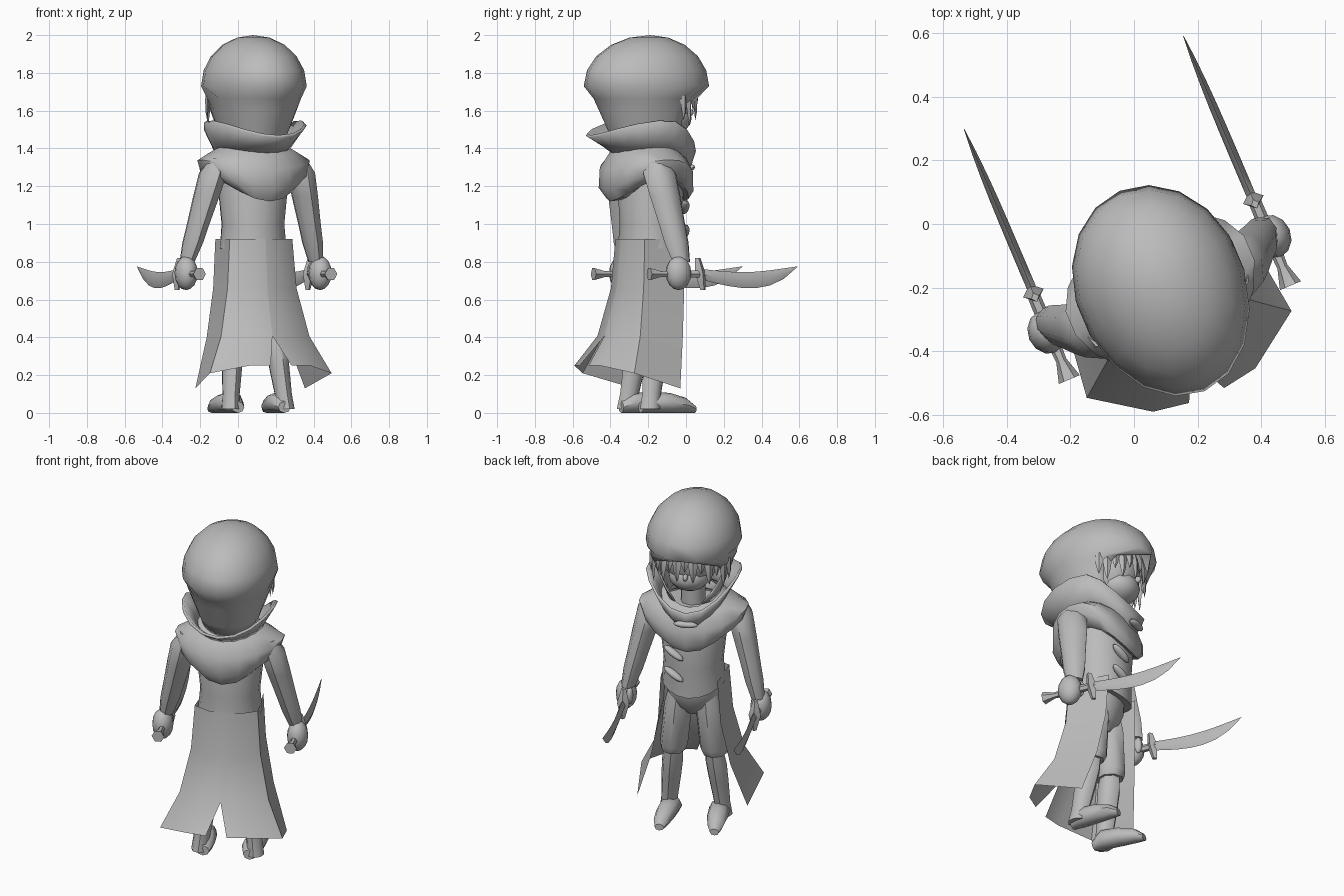
import bpy, bmesh
from math import sin, cos, radians, pi
from mathutils import Matrix, Euler, Vector

if "Cube" in bpy.data.objects:
    bpy.data.objects.remove(bpy.data.objects["Cube"])

# One plain grey for the whole figure
grey = bpy.data.materials.new("plain_grey")
grey.use_nodes = True
colour = (0.5, 0.5, 0.5, 1)
grey.diffuse_color = colour
grey.node_tree.nodes["Principled BSDF"].inputs["Base Color"].default_value = colour

# Parts are modelled facing +y, then turned and placed
PLACE = Matrix.Translation((0.08, -0.19, 0)) @ Matrix.Rotation(radians(23), 4, 'Z')


def finish(name, bm, crease=50, thickness=0):
    bmesh.ops.remove_doubles(bm, verts=bm.verts, dist=0.0005)
    bmesh.ops.recalc_face_normals(bm, faces=bm.faces)
    mesh = bpy.data.meshes.new(name)
    bm.to_mesh(mesh)
    bm.free()
    mesh.transform(PLACE)
    mesh.materials.append(grey)
    mesh.shade_smooth()
    mesh.set_sharp_from_angle(angle=radians(crease))
    part = bpy.data.objects.new(name, mesh)
    bpy.context.collection.objects.link(part)
    if thickness:
        solid = part.modifiers.new("thickness", 'SOLIDIFY')
        solid.thickness = thickness
        solid.offset = -1


def bridge(bm, rings, closed=True, capped=True):
    rows = [[bm.verts.new(point) for point in ring] for ring in rings]
    count = len(rows[0])
    for upper, lower in zip(rows, rows[1:]):
        for i in range(count if closed else count - 1):
            j = (i + 1) % count
            bm.faces.new((upper[i], upper[j], lower[j], lower[i]))
    if capped:
        bm.faces.new(rows[0])
        bm.faces.new(rows[-1])


def loft(name, rings, closed=True, capped=True, crease=50, thickness=0):
    bm = bmesh.new()
    bridge(bm, rings, closed, capped)
    finish(name, bm, crease, thickness)


def band(z, width, back, front, back_drop=0, front_drop=0, span=180, steps=18):
    """Cross-section of a garment, running round the back from side to side."""
    points = []
    for i in range(steps + 1):
        angle = radians(span * (2 * i / steps - 1))
        s, c = sin(angle), cos(angle)
        depth, drop = (back, back_drop) if c > 0 else (front, front_drop)
        points.append((width * s, -c * depth, z - drop * c * c))
    return points


def oval(x, y, z, wide, deep, upright=False, sides=8):
    """Level ring, or an upright ring facing forward."""
    points = []
    for i in range(sides):
        angle = 2 * pi * i / sides
        a, b = wide * cos(angle), deep * sin(angle)
        points.append((x + a, y, z + b) if upright else (x + a, y + b, z))
    return points


def ellipsoid(name, centre, size, turn=(0, 0, 0)):
    bm = bmesh.new()
    bmesh.ops.create_uvsphere(bm, u_segments=12, v_segments=8, radius=1)
    shape = Matrix.LocRotScale(centre, Euler(turn), size)
    bmesh.ops.transform(bm, matrix=shape, verts=bm.verts)
    finish(name, bm)


# Hood: round dome, then a narrowing wall around the face opening
hood = []
for i in range(6):
    rise = radians(90 - 18 * i)
    r = cos(rise)
    hood.append(band(1.73 + 0.27 * sin(rise), 0.267 * r, 0.365 * r, 0.32 * r))
for i in range(1, 6):
    low = i / 5
    r = 1 - 0.45 * low
    hood.append(band(1.73 - 0.33 * low, 0.267 * r, 0.34 * r, 0.32 * r,
                     span=180 - 65 * sin(2.6 * low ** 0.7)))
loft("hood", hood, closed=False, capped=False, thickness=0.01)

# Head, chin, neck and nose
ellipsoid("head", (0, 0.04, 1.66), (0.17, 0.19, 0.18))
ellipsoid("chin", (0, 0.11, 1.56), (0.12, 0.12, 0.09))
loft("neck", [oval(0, 0.02, z, 0.07, 0.07) for z in (1.3, 1.55)])
ellipsoid("nose", (0, 0.225, 1.59), (0.014, 0.025, 0.02))

# Hair: pointed locks around the face, longest at the sides
bm = bmesh.new()
for i in range(-6, 7):
    heading = Matrix.Rotation(radians(-11 * i), 4, 'Z')
    tip = 1.6 - 0.08 * (i / 6) ** 2 + 0.03 * (-1) ** i
    lock = []
    for fall in (0, 0.5, 0.8, 1):
        reach = 0.215 + 0.03 * sin(2 * fall)
        wide = 0.03 * (1 - fall ** 3) + 0.001
        z = 1.78 + (tip - 1.78) * fall
        lock.append([heading @ Vector(p)
                     for p in oval(0, reach, z, wide, wide / 2, sides=4)])
    bridge(bm, lock)
finish("hair", bm, crease=35)

# Standing collar, flaring to points at the sides and back
loft("collar", [
    band(1.37, 0.16, 0.16, 0.18, back_drop=0.01, front_drop=0.1),
    band(1.45, 0.2, 0.25, 0.21, back_drop=0.03, front_drop=0.14),
    band(1.55, 0.255, 0.345, 0.225, back_drop=0.08, front_drop=0.18),
], capped=False, thickness=0.015)

# Shoulder mantle, sagging at the front and back
loft("mantle", [
    band(1.43, 0.15, 0.15, 0.14, front_drop=0.06),
    band(1.38, 0.24, 0.21, 0.19, front_drop=0.06),
    band(1.34, 0.31, 0.26, 0.21, back_drop=0.05, front_drop=0.1),
    band(1.28, 0.29, 0.27, 0.22, back_drop=0.1, front_drop=0.12),
    band(1.24, 0.23, 0.23, 0.2, back_drop=0.12, front_drop=0.12),
    band(1.25, 0.15, 0.14, 0.14, back_drop=0.12, front_drop=0.1),
], capped=False)

# Jacket with a pointed front hem, and hips below
loft("jacket", [
    band(1.36, 0.17, 0.13, 0.13),
    band(1.2, 0.19, 0.17, 0.18),
    band(1, 0.168, 0.16, 0.17),
    band(0.87, 0.18, 0.17, 0.17, front_drop=0.05),
    band(0.87, 0.14, 0.13, 0.14, front_drop=0.04),
])
loft("hips", [
    band(0.9, 0.14, 0.13, 0.13),
    band(0.8, 0.15, 0.12, 0.12),
    band(0.72, 0.12, 0.1, 0.09),
    band(0.67, 0.04, 0.05, 0.05),
])

# Straps across the chest: one level, two sloping
strap_size = (0.07, 0.025, 0.02)
ellipsoid("collar_strap", (0, 0.22, 1.3), strap_size)
for name, z in (("upper", 1.09), ("lower", 0.96)):
    ellipsoid(name + "_chest_strap", (0.08, 0.165, z), strap_size, turn=(0, -0.5, -0.3))

for side, tag in ((1, "right_"), (-1, "left_")):
    # Half of the open coat skirt: flat panels, slit at the back
    skirt = []
    for t in (0, 0.33, 0.66, 1):
        wide, back = 0.18 + 0.17 * t * t, 0.17 + 0.21 * t * t
        z, lift = 0.92 - 0.79 * t, t ** 6
        skirt.append([
            (side * 0.06 * (t == 1), -back, z + 0.12 * lift),
            (side * wide / 2, -0.95 * back, z + 0.12 * lift),
            (side * wide, -0.63 * back, z + 0.08 * lift),
            (side * 0.9 * wide, 0.13 - 0.09 * t * t, z)])
    loft(tag + "coat_skirt", skirt, closed=False, capped=False)

    # Trouser leg and boot follow one leaning leg line
    def leg_ring(z, r):
        return oval(side * (0.16 - 0.1 * z), min(0, 0.15 * z - 0.07), z, r, r * 1.15)

    loft(tag + "trouser", [leg_ring(z, r) for z, r in (
        (0.8, 0.065), (0.7, 0.08), (0.46, 0.08), (0.42, 0.068))])
    loft(tag + "boot", [leg_ring(z, r) for z, r in (
        (0.46, 0.05), (0.35, 0.06), (0.25, 0.056), (0.1, 0.047), (0.02, 0.05))])
    loft(tag + "foot", [
        oval(side * (0.142 + 0.08 * y), y, r, r + 0.006, r, upright=True)
        for y, r in ((-0.11, 0.03), (-0.05, 0.055), (0.05, 0.053),
                     (0.14, 0.04), (0.19, 0.02))])

    # Sleeve, fist and thumb
    loft(tag + "arm", [
        oval(side * (0.57 - 0.25 * z), 0.15 - 0.16 * z, z, r, r * 1.25)
        for z, r in ((1.35, 0.04), (1.27, 0.075), (1.15, 0.07), (1, 0.06),
                     (0.9, 0.055), (0.8, 0.04))])
    ellipsoid(tag + "fist", (side * 0.385, 0, 0.74), (0.06, 0.07, 0.09))
    ellipsoid(tag + "thumb", (side * 0.355, 0.05, 0.75), (0.02, 0.025, 0.05))

    # Curved knife: flared handle, cross guard and diamond blade
    loft(tag + "knife_handle", [
        oval(side * 0.378, y, 0.735, r, r, upright=True, sides=6)
        for y, r in ((-0.165, 0.036), (-0.1, 0.017), (0, 0.022), (0.14, 0.02))])
    loft(tag + "knife_guard", [
        oval(side * 0.376, 0.13 - 0.015 * k, 0.735 + 0.085 * k,
             0.035 - 0.022 * abs(k), 0.03 - 0.015 * abs(k), sides=4)
        for k in (-1, -0.5, 0, 0.5, 1)], crease=30)
    blade = []
    for i in range(8):
        t = i / 7
        taper = 1 - t ** 4
        blade.append(oval(side * 0.375, 0.13 + 0.56 * t,
                          0.735 - 0.1 * t + 0.14 * t ** 3,
                          0.014 * taper + 0.001,
                          0.06 * taper * (0.45 + 0.6 * t) + 0.001,
                          upright=True, sides=4))
    loft(tag + "knife_blade", blade)
